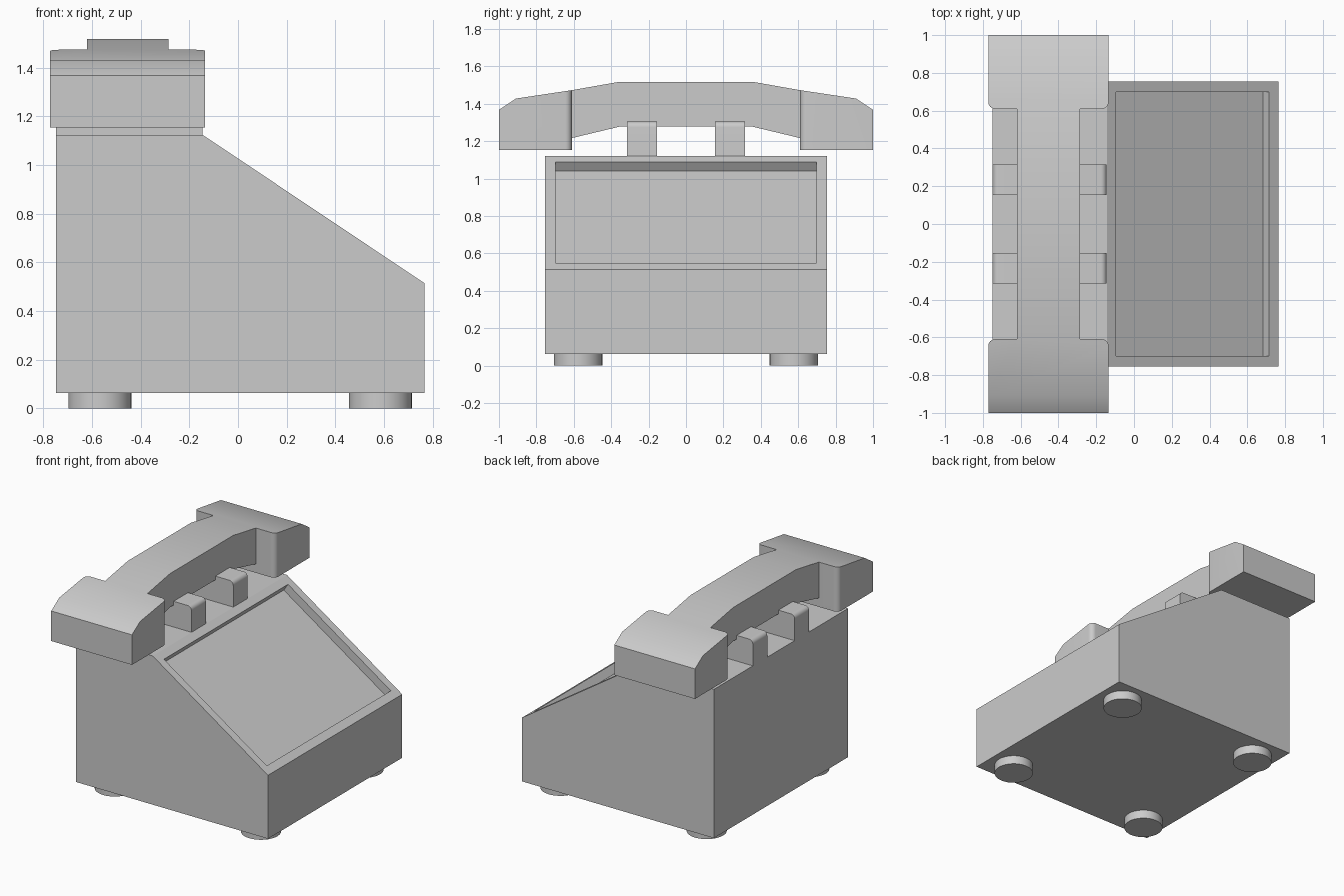
import bpy, bmesh, math
from mathutils import Vector

if "Cube" in bpy.data.objects:
    bpy.data.objects.remove(bpy.data.objects["Cube"])


def prism(name, points, axis, lo, hi):
    """Extrude a 2D profile along one axis; points fill the other two axes in order."""
    def place(p, t):
        c = list(p)
        c.insert("xyz".index(axis), t)
        return Vector(c)
    bm = bmesh.new()
    face = bm.faces.new([bm.verts.new(place(p, lo)) for p in points])
    ext = bmesh.ops.extrude_face_region(bm, geom=[face])
    shift = place((0, 0), hi - lo)
    bmesh.ops.translate(bm, vec=shift,
                        verts=[v for v in ext["geom"] if isinstance(v, bmesh.types.BMVert)])
    bmesh.ops.recalc_face_normals(bm, faces=bm.faces)
    mesh = bpy.data.meshes.new(name)
    bm.to_mesh(mesh)
    bm.free()
    obj = bpy.data.objects.new(name, mesh)
    bpy.context.collection.objects.link(obj)
    return obj


def activate(obj):
    bpy.ops.object.select_all(action='DESELECT')
    obj.select_set(True)
    bpy.context.view_layer.objects.active = obj


def boolean(obj, cutter, operation):
    mod = obj.modifiers.new("cut", 'BOOLEAN')
    mod.operation, mod.solver, mod.object = operation, 'EXACT', cutter
    activate(obj)
    bpy.ops.object.modifier_apply(modifier=mod.name)
    bpy.data.objects.remove(cutter, do_unlink=True)


def smooth(obj):
    activate(obj)
    bpy.ops.object.shade_smooth_by_angle(angle=math.radians(30))


# Wedge-shaped body
low, high = Vector((0.765, 0.515)), Vector((-0.143, 1.122))
body = prism("body", [(-0.748, 0.063), (0.765, 0.063), low, high, (-0.748, 1.122)],
             'y', -0.755, 0.755)

# Recessed panel in the sloping face
slope = (low - high).normalized()
normal = Vector((-slope.y, slope.x))
top, bottom = high + slope * 0.058, low - slope * 0.06
recess = prism("recess_cutter", [top + normal * 0.1, bottom + normal * 0.1,
                                 bottom - normal * 0.06, top - normal * 0.06],
               'y', -0.698, 0.698)
boolean(body, recess, 'DIFFERENCE')

# Round feet
for x in (-0.567, 0.585):
    for y in (-0.577, 0.577):
        bpy.ops.mesh.primitive_cylinder_add(vertices=32, radius=0.13, depth=0.066,
                                            location=(x, y, 0.033))
        bpy.context.object.name = "foot"
        smooth(bpy.context.object)

# Cradle rests with rounded outer top edges
r, x0, x1, zt = 0.03, -0.748, -0.145, 1.305
arc = [(math.cos(a) * r, math.sin(a) * r) for a in (math.radians(15 * i) for i in range(7))]
rest_profile = ([(x0, 1.11), (x1, 1.11)]
                + [(x1 - r + c, zt - r + s) for c, s in arc]
                + [(x0 + r - c, zt - r + s) for c, s in reversed(arc)])
for y in (-0.235, 0.235):
    smooth(prism("cradle_rest", rest_profile, 'y', y - 0.081, y + 0.081))

# Handset: plan outline intersected with its side profile
cx, half, grip, inner, r = -0.453, 0.318, 0.167, 0.61, 0.035
quarter = [(half, 1.0)]
quarter += [(half - r + r * math.cos(a), inner + r - r * math.sin(a))
            for a in (math.radians(15 * i) for i in range(7))]
quarter += [(grip, inner)]
right = quarter + [(x, -y) for x, y in reversed(quarter)]
outline = [(cx + x, y) for x, y in right] + [(cx - x, y) for x, y in reversed(right)]
handset = prism("handset", outline, 'z', 1.0, 1.7)

side = [(0.355, 1.278), (inner, 1.217), (inner, 1.154), (1.0, 1.154),
        (1.0, 1.368), (0.91, 1.428), (0.61, 1.473), (0.355, 1.518)]
profile = side + [(-y, z) for y, z in reversed(side)]
boolean(handset, prism("handset_cutter", profile, 'x', -1.2, 0.3), 'INTERSECT')
smooth(handset)
